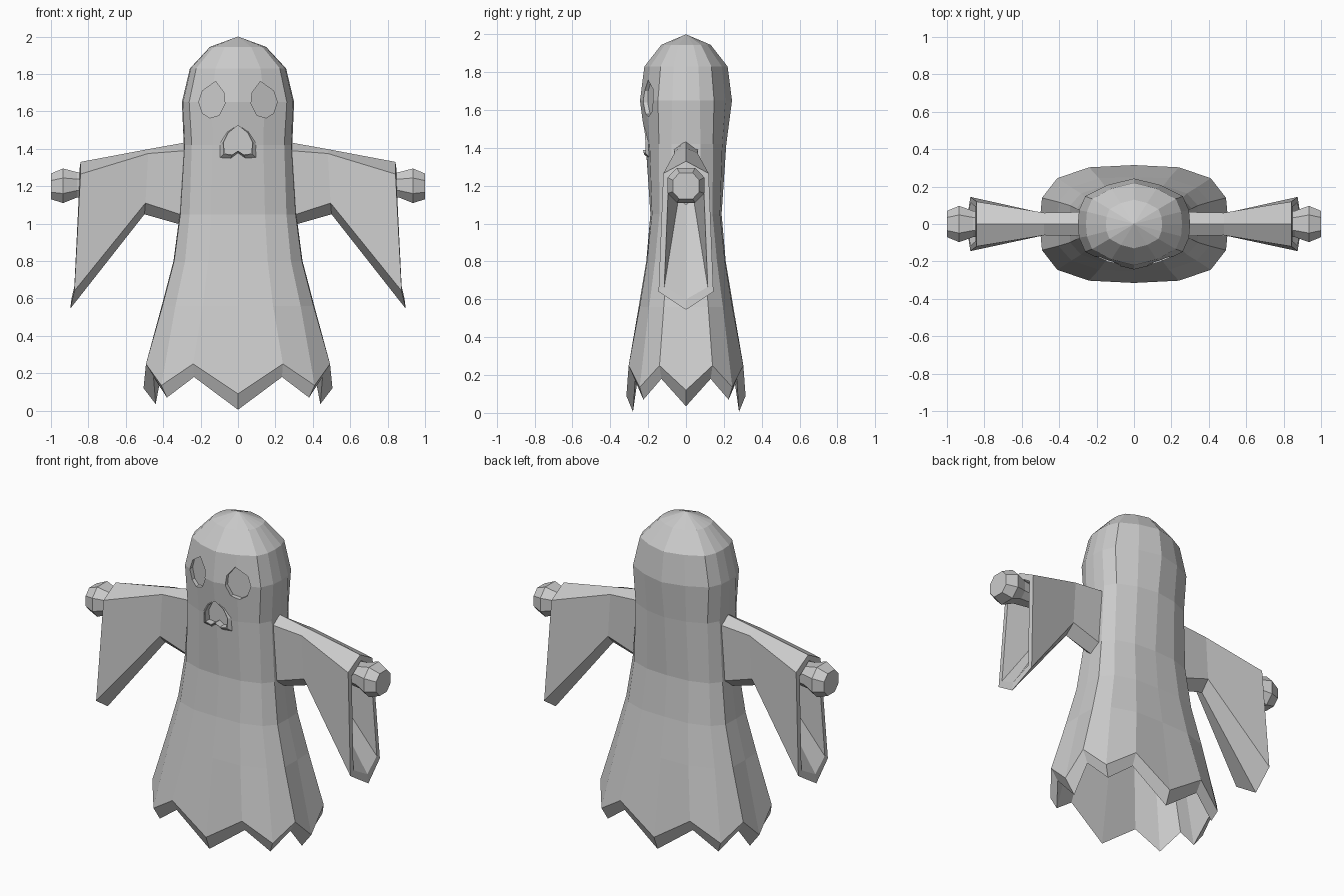
import bpy, bmesh

if "Cube" in bpy.data.objects:
    bpy.data.objects.remove(bpy.data.objects["Cube"])

# One plain cloth colour
cloth = bpy.data.materials.new("pale grey cloth")
cloth.use_nodes = True
COLOUR = (0.6, 0.6, 0.6, 1)
cloth.diffuse_color = COLOUR
cloth.node_tree.nodes["Principled BSDF"].inputs["Base Color"].default_value = COLOUR


def loft(name, rings, cap_start=True, cap_end=True, mirror=False):
    """Skin rings of equal length into a mesh; mirror repeats it across x."""
    bm = bmesh.new()
    loops = [[bm.verts.new(p) for p in ring] for ring in rings]
    for a, b in zip(loops, loops[1:]):
        n = len(a)
        for i in range(n):
            j = (i + 1) % n
            bm.faces.new((a[i], a[j], b[j], b[i]))
    if cap_start:
        bm.faces.new(loops[0][::-1])
    if cap_end:
        bm.faces.new(loops[-1])
    bmesh.ops.remove_doubles(bm, verts=bm.verts, dist=0.0005)
    bmesh.ops.recalc_face_normals(bm, faces=bm.faces)
    mesh = bpy.data.meshes.new(name)
    bm.to_mesh(mesh)
    bm.free()
    mesh.materials.append(cloth)
    obj = bpy.data.objects.new(name, mesh)
    bpy.context.collection.objects.link(obj)
    if mirror:
        obj.modifiers.new("mirror", "MIRROR")
    return obj


def full_ring(quarter):
    """Turn 5 points (front middle to side middle) into a 16-point ring."""
    front_right = [(x, -y, z) for x, y, z in quarter]
    back_right = [(x, y, z) for x, y, z in quarter[3::-1]]
    right = front_right + back_right
    return right + [(-x, y, z) for x, y, z in right[-2:0:-1]]


# Body cross-sections, as fractions of half width and half depth
HEAD = [(0, 1), (.47, .86), (.87, .61), (.98, .3), (1, 0)]
SKIRT = [(0, 1), (.46, .98), (.82, .78), (.99, .47), (1, 0)]


def body_ring(z, w, d, t):
    return full_ring([(w * (h[0] + (s[0] - h[0]) * t),
                       d * (h[1] + (s[1] - h[1]) * t), z)
                      for h, s in zip(HEAD, SKIRT)])


# height, half width, half depth, blend from head to skirt section
LEVELS = [(2.0, .001, .001, 0), (1.945, .15, .13, 0), (1.83, .257, .22, 0),
          (1.65, .30, .243, 0), (1.42, .29, .213, .35), (1.05, .312, .188, .8),
          (.8, .345, .21, 1), (.56, .408, .25, 1)]
rings = [body_ring(*level) for level in LEVELS]
rings[0] = [(0, 0, 2.0)] * 16

# Zigzag hem, then the hollow inside
rings.append(full_ring([(0, .315, .09), (.24, .303, .25), (.41, .245, .135),
                        (.492, .14, .25), (.505, 0, .12)]))
rings.append(full_ring([(0, .28, .005), (.235, .268, .18), (.38, .225, .07),
                        (.452, .13, .18), (.44, 0, .035)]))
rings.append(body_ring(.8, .30, .17, 1))
rings.append(body_ring(1.2, .26, .14, .8))


def body_mesh():
    # The crown ring is one point, so build it from the next ring and a fan
    obj = loft("body", rings[1:], cap_start=False)
    bm = bmesh.new()
    bm.from_mesh(obj.data)
    edges = [e for e in bm.edges if e.is_boundary]
    tip = bm.verts.new((0, 0, 2.0))
    for e in edges:
        bm.faces.new((e.verts[0], e.verts[1], tip))
    bmesh.ops.recalc_face_normals(bm, faces=bm.faces)
    bm.to_mesh(obj.data)
    bm.free()
    return obj


body = body_mesh()

# Sunken eye sockets and mouth
EYE = [(.12, 1.76), (.075, 1.70), (.07, 1.64), (.10, 1.58),
       (.15, 1.565), (.19, 1.59), (.21, 1.65), (.19, 1.71)]
MOUTH = [(0, 1.525), (.05, 1.485), (.075, 1.435), (.072, 1.375), (.03, 1.37),
         (0, 1.39), (-.03, 1.37), (-.072, 1.375), (-.075, 1.435), (-.05, 1.485)]


def carve(cutter):
    cutter.hide_render = True
    cutter.hide_viewport = True
    cutter.display_type = "WIRE"
    mod = body.modifiers.new(cutter.name, "BOOLEAN")
    mod.operation = "DIFFERENCE"
    mod.solver = "EXACT"
    mod.object = cutter


for side, label in ((1, "left"), (-1, "right")):
    carve(loft(label + "_eye_cutter",
               [[(side * x, -.4, z) for x, z in EYE],
                [(side * x, -.23 + .4 * x, z) for x, z in EYE]]))
carve(loft("mouth_cutter", [[(x, -.4, z) for x, z in MOUTH],
                            [(x, -.178, z) for x, z in MOUTH]]))


# Raised lip around the mouth
def lip_ring(scale, y, bend):
    return [(x * scale, y + bend * abs(x), 1.44 + (z - 1.44) * scale) for x, z in MOUTH]


loft("lip", [lip_ring(1.42, -.195, .1), lip_ring(1.06, -.226, .15),
             lip_ring(1.0, -.226, .15), lip_ring(1.0, -.18, 0)], False, False)


# Sleeves: six-sided, flaring into a long hanging cuff with a hollow end
def sleeve_ring(top, shoulder, hem, keel):
    """Ridge and keel are (x, z); shoulder and hem are (x, y, z)."""
    (sx, sy, sz), (hx, hy, hz) = shoulder, hem
    return [(top[0], 0, top[1]), (sx, -sy, sz), (hx, -hy, hz),
            (keel[0], 0, keel[1]), (hx, hy, hz), (sx, sy, sz)]


loft("sleeves", [
    sleeve_ring((.22, 1.445), (.22, .065, 1.395), (.22, .06, 1.02), (.22, .97)),
    sleeve_ring((.48, 1.398), (.48, .06, 1.375), (.495, .06, 1.11), (.50, 1.05)),
    sleeve_ring((.842, 1.33), (.842, .12, 1.265), (.875, .145, .64), (.897, .545)),
    sleeve_ring((.847, 1.295), (.847, .092, 1.235), (.875, .115, .665), (.89, .60)),
    sleeve_ring((.56, 1.33), (.56, .04, 1.30), (.56, .04, 1.13), (.56, 1.10)),
], mirror=True)


# Hands: blunt eight-sided mitts
def hand_ring(x, y, low, high):
    mid, h = (low + high) / 2, (high - low) / 2
    corners = [(1, .45), (.5, 1), (-.5, 1), (-1, .45),
               (-1, -.45), (-.5, -1), (.5, -1), (1, -.45)]
    return [(x, y * a, mid + h * b) for a, b in corners]


loft("hands", [hand_ring(.62, .035, 1.16, 1.26), hand_ring(.86, .07, 1.14, 1.275),
               hand_ring(.935, .097, 1.11, 1.295), hand_ring(1.0, .07, 1.13, 1.268)],
     mirror=True)
